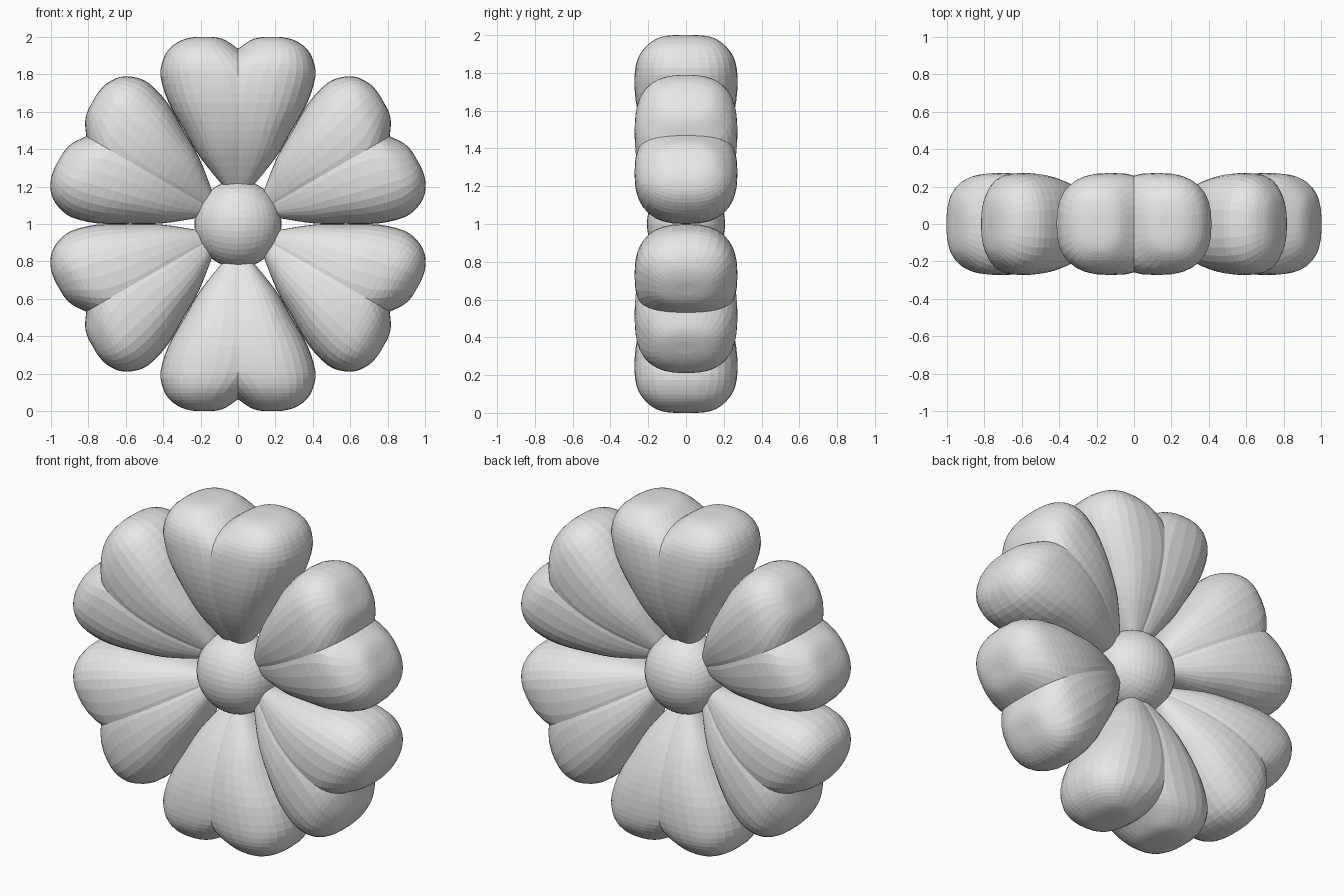
import bpy, bmesh, math
from mathutils import Vector

cube = bpy.data.objects.get("Cube")
if cube:
    bpy.data.objects.remove(cube, do_unlink=True)

GREY = (0.8, 0.8, 0.8, 1.0)
grey = bpy.data.materials.new("plain grey")
grey.use_nodes = True
grey.diffuse_color = GREY
grey.node_tree.nodes["Principled BSDF"].inputs["Base Color"].default_value = GREY


def finish(bm, name):
    mesh = bpy.data.meshes.new(name)
    bm.to_mesh(mesh)
    bm.free()
    mesh.materials.append(grey)
    return mesh


def add(name, mesh):
    ob = bpy.data.objects.new(name, mesh)
    bpy.context.collection.objects.link(ob)
    ob.location.z = 1
    return ob


def spline(points, steps):
    """Smooth curve through the given points."""
    p = [Vector(q) for q in points]
    p = [p[0]] + p + [p[-1]]
    out = []
    for a, b, c, d in zip(p, p[1:], p[2:], p[3:]):
        for i in range(steps):
            t = i / steps
            out.append(0.5 * (2 * b + (c - a) * t + (2 * a - 5 * b + 4 * c - d) * t ** 2
                              + (3 * b - a - 3 * c + d) * t ** 3))
    return out + [p[-1]]


def power(v, e):
    return math.copysign(abs(v) ** e, v)


# One lobe of a petal: distance from hub, inner edge, outer edge, half depth
LOBE = [
    (0.15, -0.015, 0.035, 0.02),
    (0.215, -0.035, 0.09, 0.075),
    (0.36, -0.085, 0.205, 0.168),
    (0.5, -0.13, 0.287, 0.23),
    (0.65, -0.17, 0.372, 0.266),
    (0.79, -0.15, 0.414, 0.272),
    (0.88, -0.07, 0.4, 0.254),
    (0.94, 0.005, 0.364, 0.212),
    (0.978, 0.06, 0.31, 0.162),
    (0.994, 0.1, 0.262, 0.115),
    (1.0, 0.14, 0.22, 0.06),
]
SIDES = 32
ROUND = 2 / 2.5

bm = bmesh.new()
rings = []
for r, inner, outer, depth in (tuple(v) for v in spline(LOBE, 3)):
    mid, half = (inner + outer) / 2, (outer - inner) / 2
    ring = []
    for i in range(SIDES):
        a = math.tau * i / SIDES
        ring.append(bm.verts.new((mid + half * power(math.cos(a), ROUND),
                                  depth * power(math.sin(a), ROUND), r)))
    rings.append(ring)
for low, high in zip(rings, rings[1:]):
    for i in range(SIDES):
        j = (i + 1) % SIDES
        bm.faces.new((low[i], low[j], high[j], high[i]))
bm.faces.new(rings[0][::-1])
bm.faces.new(rings[-1])
bmesh.ops.recalc_face_normals(bm, faces=bm.faces)
# Cut the lobe at the petal's centre line so its mirror forms the crease
bmesh.ops.bisect_plane(bm, geom=bm.verts[:] + bm.edges[:] + bm.faces[:],
                       plane_co=(0, 0, 0), plane_no=(1, 0, 0), clear_inner=True)
petal_mesh = finish(bm, "petal")

# Six petals around the hub
for k in range(6):
    petal = add(f"petal_{k + 1}", petal_mesh)
    petal.rotation_euler.y = math.radians(60 * k)
    mirror = petal.modifiers.new("Mirror", "MIRROR")
    mirror.merge_threshold = 0.0005

# Rounded hub, slightly flattened front to back
bm = bmesh.new()
bmesh.ops.create_cube(bm, size=2)
bmesh.ops.subdivide_edges(bm, edges=bm.edges[:], cuts=9, use_grid_fill=True)
for v in bm.verts:
    d = Vector([math.tan(c * math.pi / 4) for c in v.co]).normalized()
    v.co = (d.x * 0.233, d.y * 0.207, d.z * 0.233)
add("hub", finish(bm, "hub"))
